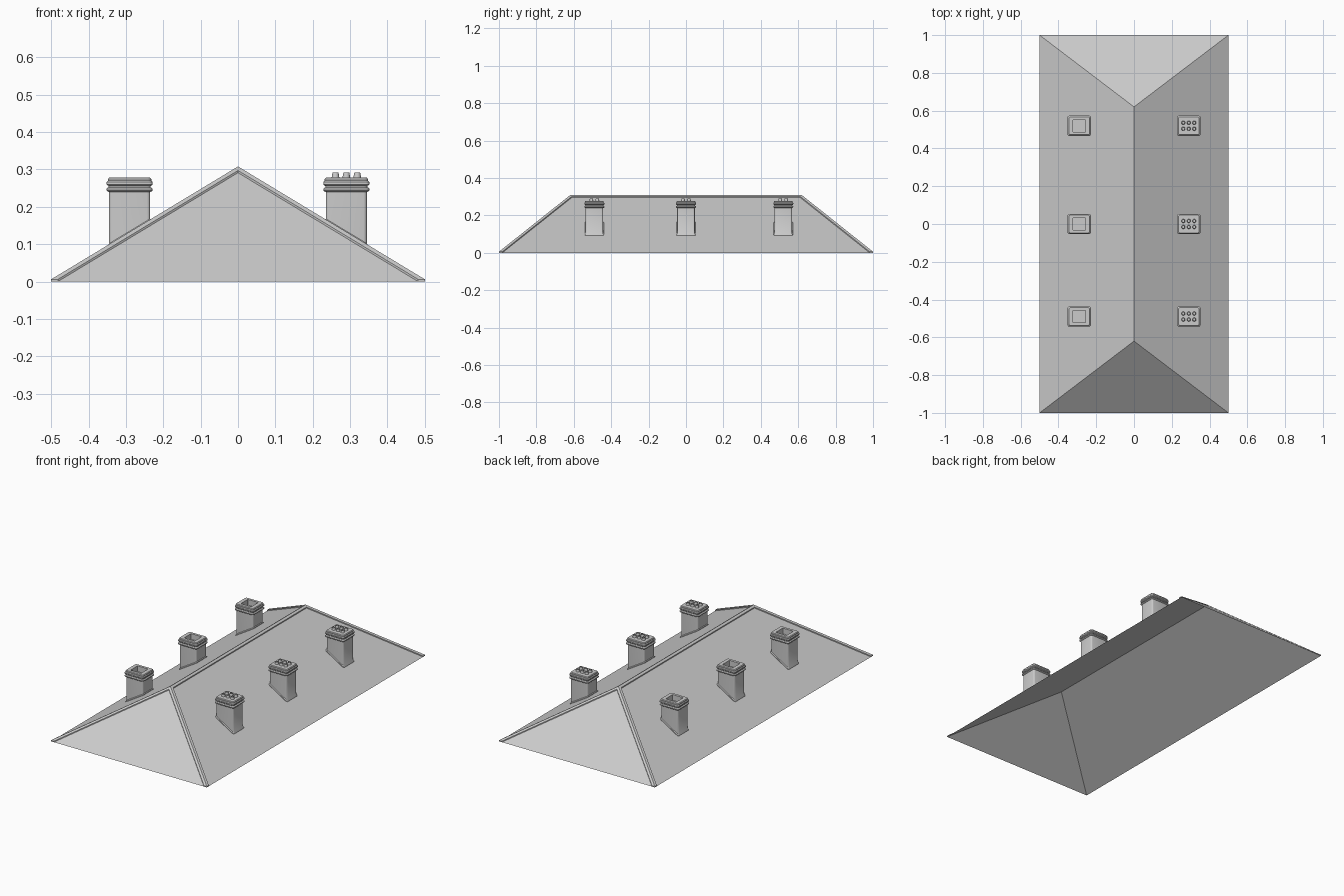
import bpy, bmesh
from math import cos, sin, pi, radians
from mathutils import Vector

if "Cube" in bpy.data.objects:
    bpy.data.objects.remove(bpy.data.objects["Cube"])

W, L, H, RY = 0.5, 1.0, 0.302, 0.62   # half width, half length, ridge height, ridge half length


def slope(x):
    return H * (1 - abs(x) / W)


def finish(name, bm, smooth=False):
    bmesh.ops.remove_doubles(bm, verts=bm.verts, dist=1e-6)
    bmesh.ops.recalc_face_normals(bm, faces=bm.faces)
    me = bpy.data.meshes.new(name)
    bm.to_mesh(me)
    bm.free()
    ob = bpy.data.objects.new(name, me)
    bpy.context.collection.objects.link(ob)
    if smooth:
        bpy.ops.object.select_all(action='DESELECT')
        ob.select_set(True)
        bpy.context.view_layer.objects.active = ob
        bpy.ops.object.shade_smooth_by_angle(angle=radians(35))
    return ob


def loft(bm, rings):
    """Join rings of points into a skin, closing the last ring."""
    vs = [[bm.verts.new(p) for p in r] for r in rings]
    n = len(vs[0])
    for a, b in zip(vs, vs[1:]):
        for i in range(n):
            j = (i + 1) % n
            bm.faces.new((a[i], a[j], b[j], b[i]))
    bm.faces.new(vs[-1])


def rounded_rect(cx, cy, hx, hy, r, height):
    pts = []
    for k, (sx, sy) in enumerate(((1, 1), (-1, 1), (-1, -1), (1, -1))):
        for s in range(5):
            a = k * pi / 2 + s * pi / 8
            x = cx + sx * (hx - r) + r * cos(a)
            y = cy + sy * (hy - r) + r * sin(a)
            pts.append((x, y, height(x)))
    return pts


# open hipped roof shell
bm = bmesh.new()
c = {(sx, sy): bm.verts.new((sx * W, sy * L, 0)) for sx in (-1, 1) for sy in (-1, 1)}
r = {sy: bm.verts.new((0, sy * RY, H)) for sy in (-1, 1)}
for s in (-1, 1):
    bm.faces.new((c[s, -1], c[s, 1], r[1], r[-1]))
    bm.faces.new((c[-1, s], c[1, s], r[s]))
finish("hip_roof", bm)

# raised capping strips along hips and ridge
T, CW = 0.006, 0.018
up = Vector((0, 0, T))


def capping(name, edge, side_a, side_b):
    bm = bmesh.new()
    edge, side_a, side_b = [[Vector(p) for p in s] for s in (edge, side_a, side_b)]
    for s in (side_a, side_b):
        quads = [(edge[0] + up, edge[1] + up, s[1] + up, s[0] + up),
                 (s[0] + up, s[1] + up, s[1], s[0])]
        quads += [(edge[i], edge[i] + up, s[i] + up, s[i]) for i in (0, 1)]
        for q in quads:
            bm.faces.new([bm.verts.new(p) for p in q])
    finish(name, bm)


ky = (L - RY) / W
for sx in (-1, 1):
    for sy in (-1, 1):
        capping("hip_capping",
                [(sx * W, sy * L, 0), (0, sy * RY, H)],
                [(sx * W, sy * (L - CW), 0), (0, sy * (RY - CW), H)],
                [(sx * (W - CW), sy * L, 0), (0, sy * (RY + CW * ky), H * (1 - CW / W))])
capping("ridge_capping", [(0, -RY, H), (0, RY, H)],
        *[[(s * 0.012, -RY, slope(0.012)), (s * 0.012, RY, slope(0.012))] for s in (-1, 1)])

# outward offset and height up the chimney stack
PROFILE = [(0, .240), (.004, .241), (.0065, .244), (.0065, .248), (.004, .251),
           (.001, .252), (.001, .256), (.004, .257), (.0065, .260), (.0065, .266),
           (.004, .269), (.003, .270), (.003, .274), (0, .278)]
BX, BY = 0.055, 0.047


def chimney(cx, cy, hollow):
    bm = bmesh.new()

    def ring(off, h, hx=BX, hy=BY, rad=0.009):
        return rounded_rect(cx, cy, hx + off, hy + off, rad, h)

    # flashing at the roof, then the shaft and moulded top
    rings = [ring(.004, lambda x: slope(x)), ring(.004, lambda x: slope(x) + .004),
             ring(0, lambda x: slope(x) + .008)]
    rings += [ring(o, lambda x, z=z: z) for o, z in PROFILE]
    if hollow:
        rings += [ring(0, lambda x, z=z: z, .034, .032, .003) for z in (.278, .245)]
    loft(bm, rings)
    finish("chimney_flue" if hollow else "chimney_stack", bm, True)


def chimney_pots(cx, cy):
    bm = bmesh.new()
    for dx in (-.029, 0, .029):
        for dy in (-.016, .016):
            loft(bm, [[(cx + dx + q * cos(i * pi / 8), cy + dy + q * sin(i * pi / 8), z)
                       for i in range(16)]
                      for q, z in ((.0105, .277), (.0085, .289), (.0078, .2915),
                                   (.006, .2915), (.006, .281))])
    finish("chimney_pots", bm, True)


for y in (-0.49, 0.0, 0.52):
    chimney(-0.29, y, True)
    chimney(0.29, y, False)
    chimney_pots(0.29, y)
